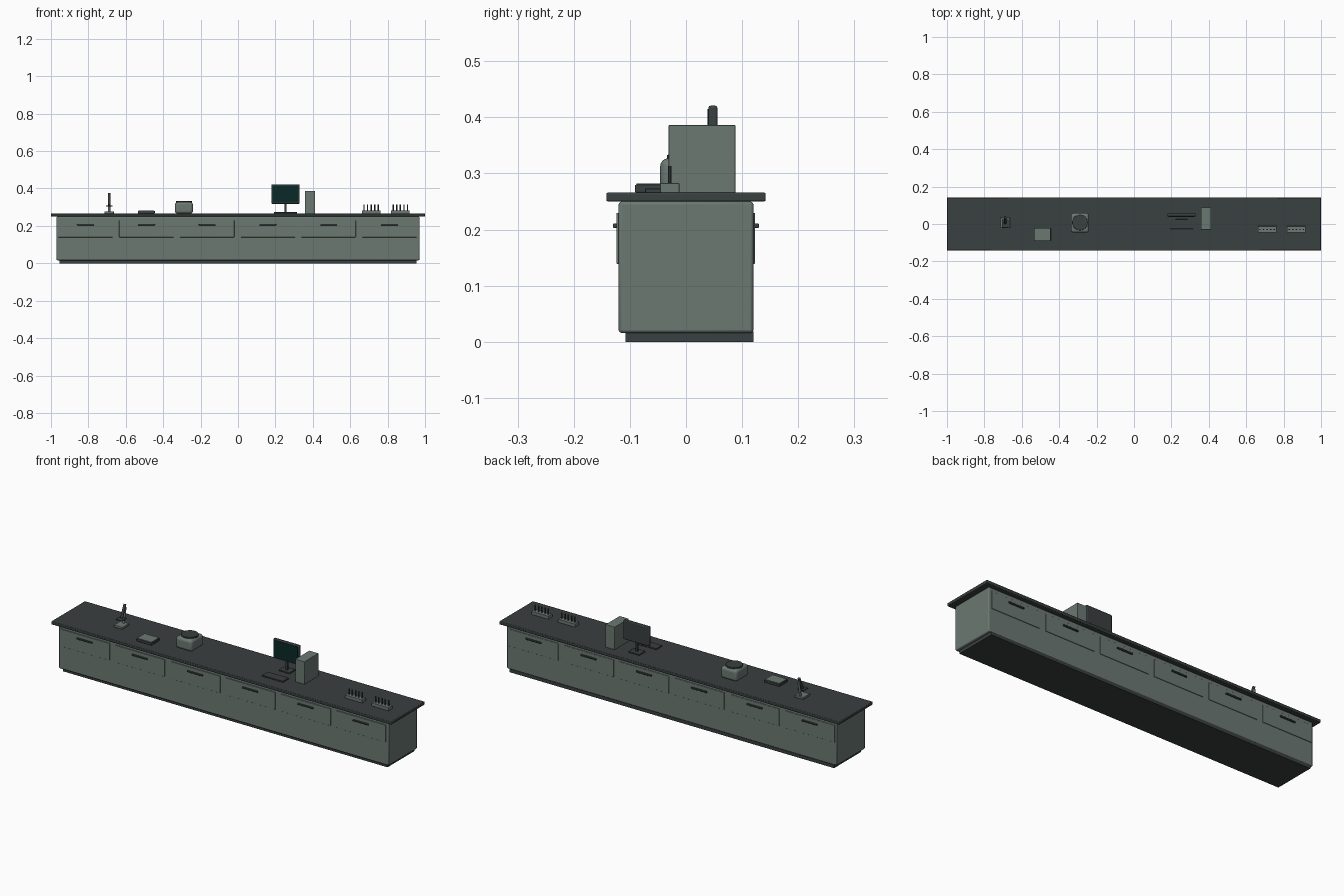
import bpy
import math

cube = bpy.data.objects.get("Cube")
if cube:
    bpy.data.objects.remove(cube, do_unlink=True)


def material(name, rgb):
    m = bpy.data.materials.new(name)
    m.use_nodes = True
    m.diffuse_color = (*rgb, 1)
    m.node_tree.nodes["Principled BSDF"].inputs["Base Color"].default_value = (*rgb, 1)
    return m


LIGHT = material("grey green", (0.15, 0.19, 0.17))
DARK = material("charcoal", (0.042, 0.05, 0.05))
SCREEN = material("dark teal", (0.003, 0.022, 0.022))


def finish(name, mat, bevel, segments=2):
    ob = bpy.context.object
    ob.name = name
    ob.data.materials.append(mat)
    if bevel:
        mod = ob.modifiers.new("Bevel", "BEVEL")
        mod.width = bevel
        mod.segments = segments
        mod.limit_method = "ANGLE"
    bpy.ops.object.shade_smooth_by_angle(angle=math.radians(35))
    return ob


def box(name, x, y, z, mat, bevel=0.0, segments=2):
    """Box from (min, max) ranges along each axis."""
    ranges = (x, y, z)
    bpy.ops.mesh.primitive_cube_add(size=1, location=[(a + b) / 2 for a, b in ranges])
    ob = bpy.context.object
    ob.scale = [b - a for a, b in ranges]
    bpy.ops.object.transform_apply(location=False, rotation=False, scale=True)
    return finish(name, mat, bevel, segments)


def cylinder(name, loc, radius, depth, mat, tilt=0.0, sides=16, bevel=0.0):
    bpy.ops.mesh.primitive_cylinder_add(vertices=sides, radius=radius, depth=depth,
                                        location=loc, rotation=(tilt, 0, 0))
    return finish(name, mat, bevel)


TOP = 0.266

# Counter carcass
box("plinth", (-0.955, 0.955), (-0.108, 0.12), (0, 0.018), DARK)
box("cabinet_body", (-0.97, 0.97), (-0.12, 0.12), (0.016, 0.25), LIGHT, 0.005)
box("countertop", (-1, 1), (-0.142, 0.142), (0.25, TOP), DARK, 0.003)

# Drawer fronts and handles on both long sides
for i in range(6):
    cx = -0.815 + 0.325 * i
    for side, sign in (("front", -1), ("back", 1)):
        reach = 0.124 if sign < 0 else 0.123
        box(f"{side}_drawer_{i + 1}", (cx - 0.145, cx + 0.145),
            sorted((sign * 0.118, sign * reach)), (0.139, 0.23), LIGHT, 0.001)
        box(f"{side}_handle_{i + 1}", (cx - 0.045, cx + 0.045),
            sorted((sign * 0.122, sign * 0.13)), (0.203, 0.211), DARK, 0.0015)

# Computer: monitor, stand, keyboard and tower
box("monitor", (0.178, 0.33), (0.04, 0.056), (0.318, 0.421), DARK, 0.004)
box("monitor_screen", (0.184, 0.324), (0.038, 0.041), (0.324, 0.415), SCREEN)
box("monitor_stem", (0.249, 0.259), (0.044, 0.054), (TOP, 0.33), DARK)
box("monitor_base", (0.222, 0.286), (0.025, 0.075), (TOP, 0.272), DARK, 0.001)
box("keyboard", (0.192, 0.316), (-0.073, -0.025), (TOP, 0.273), DARK, 0.001)
box("computer_tower", (0.358, 0.412), (-0.031, 0.088), (TOP, 0.386), LIGHT, 0.001)

# Tube racks, each with one row of tubes
for r, cx in enumerate((0.712, 0.868)):
    box(f"tube_rack_{r + 1}", (cx - 0.05, cx + 0.05), (-0.046, -0.012),
        (TOP, 0.283), LIGHT, 0.001)
    for i in range(5):
        cylinder(f"tube_{r + 1}_{i + 1}", (cx - 0.038 + 0.019 * i, -0.029, 0.295),
                 0.0035, 0.036, DARK, sides=10)

# Centrifuge with round lid
box("centrifuge_body", (-0.337, -0.241), (-0.046, 0.058), (TOP, 0.327), LIGHT, 0.014, 4)
cylinder("centrifuge_lid", (-0.289, 0.008, 0.328), 0.042, 0.011, DARK, sides=32, bevel=0.002)

# Flat balance
box("balance_body", (-0.535, -0.445), (-0.091, -0.021), (TOP, 0.28), DARK, 0.002)
box("balance_plate", (-0.532, -0.448), (-0.088, -0.024), (0.279, 0.282), LIGHT)

# Microscope
box("microscope_base", (-0.714, -0.664), (-0.022, 0.034), (TOP, 0.278), LIGHT, 0.002)
cylinder("microscope_arm", (-0.689, 0.03, 0.315), 0.006, 0.085, LIGHT, math.radians(-10))
box("microscope_stage", (-0.707, -0.671), (-0.018, 0.024), (0.304, 0.309), DARK, 0.001)
cylinder("microscope_tube", (-0.689, 0.02, 0.342), 0.007, 0.07, DARK, math.radians(-25))
